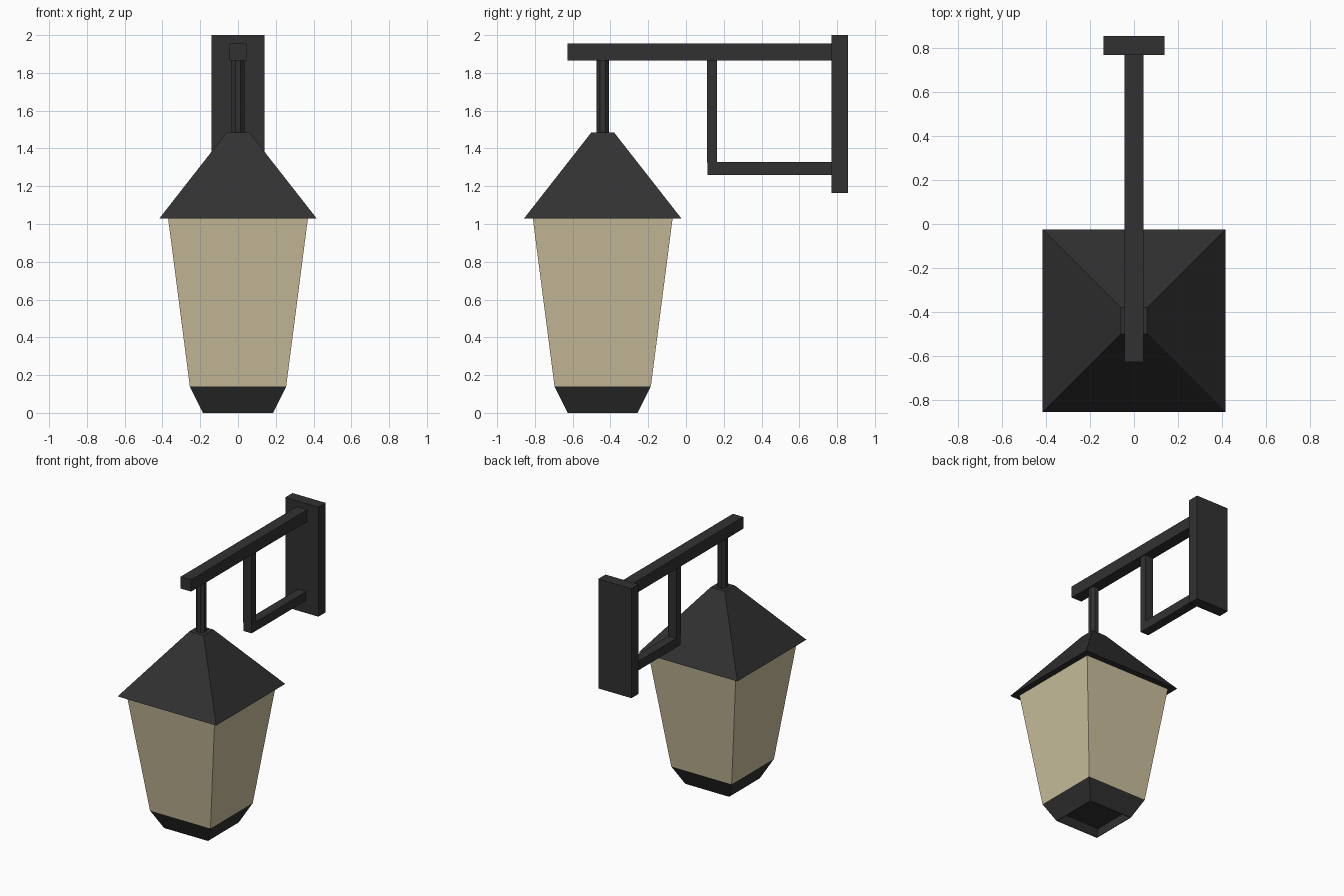
import bpy, bmesh, math

if "Cube" in bpy.data.objects:
    bpy.data.objects.remove(bpy.data.objects["Cube"])


def material(name, rgb):
    m = bpy.data.materials.new(name)
    m.diffuse_color = (*rgb, 1)
    m.use_nodes = True
    m.node_tree.nodes["Principled BSDF"].inputs["Base Color"].default_value = m.diffuse_color
    return m


metal = material("dark_metal", (0.031, 0.031, 0.031))
glass = material("warm_glass", (0.59, 0.52, 0.335))

LAMP_Y = -0.441


def finish(name, bm, mat):
    bmesh.ops.recalc_face_normals(bm, faces=bm.faces)
    me = bpy.data.meshes.new(name)
    bm.to_mesh(me)
    bm.free()
    me.materials.append(mat)
    ob = bpy.data.objects.new(name, me)
    bpy.context.collection.objects.link(ob)
    return ob


def box(name, x, y, z, mat=metal):
    """Box from (min, max) ranges."""
    bm = bmesh.new()
    bmesh.ops.create_cube(bm, size=1)
    for v in bm.verts:
        v.co = [sum(r) / 2 + c * (r[1] - r[0]) for r, c in zip((x, y, z), v.co)]
    return finish(name, bm, mat)


def rings(name, profile, mat, sides=4, cap_start=True, cap_end=True):
    """Stack of polygon rings; profile holds (half width, height) pairs."""
    bm = bmesh.new()
    k = 1 / math.cos(math.pi / sides)
    loops = []
    for r, z in profile:
        loops.append([bm.verts.new((r * k * math.cos(a), LAMP_Y + r * k * math.sin(a), z))
                      for a in ((i + 0.5) * 2 * math.pi / sides for i in range(sides))])
    for a, b in zip(loops, loops[1:]):
        for i in range(sides):
            j = (i + 1) % sides
            bm.faces.new((a[i], a[j], b[j], b[i]))
    if cap_start:
        bm.faces.new(loops[0])
    if cap_end:
        bm.faces.new(loops[-1])
    return finish(name, bm, mat)


# Wall bracket
box("wall_plate", (-0.14, 0.14), (0.77, 0.857), (1.165, 2.0))
box("top_arm", (-0.044, 0.044), (-0.628, 0.78), (1.865, 1.955))
box("bracket_upright", (-0.035, 0.035), (0.112, 0.165), (1.325, 1.87))
box("bracket_lower_bar", (-0.035, 0.035), (0.115, 0.78), (1.26, 1.328))

# Hanging lantern
rings("hanging_rod", [(0.034, 1.47), (0.034, 1.87)], metal, sides=8)
rings("roof", [(0.416, 1.03), (0.06, 1.485)], metal)
rings("glass_body", [(0.255, 0.14), (0.37, 1.03)], glass, cap_start=False, cap_end=False)
# Base cup, open underneath with a recessed floor
rings("base_cup", [(0.255, 0.14), (0.185, 0.0), (0.181, 0.0), (0.241, 0.12)], metal)
